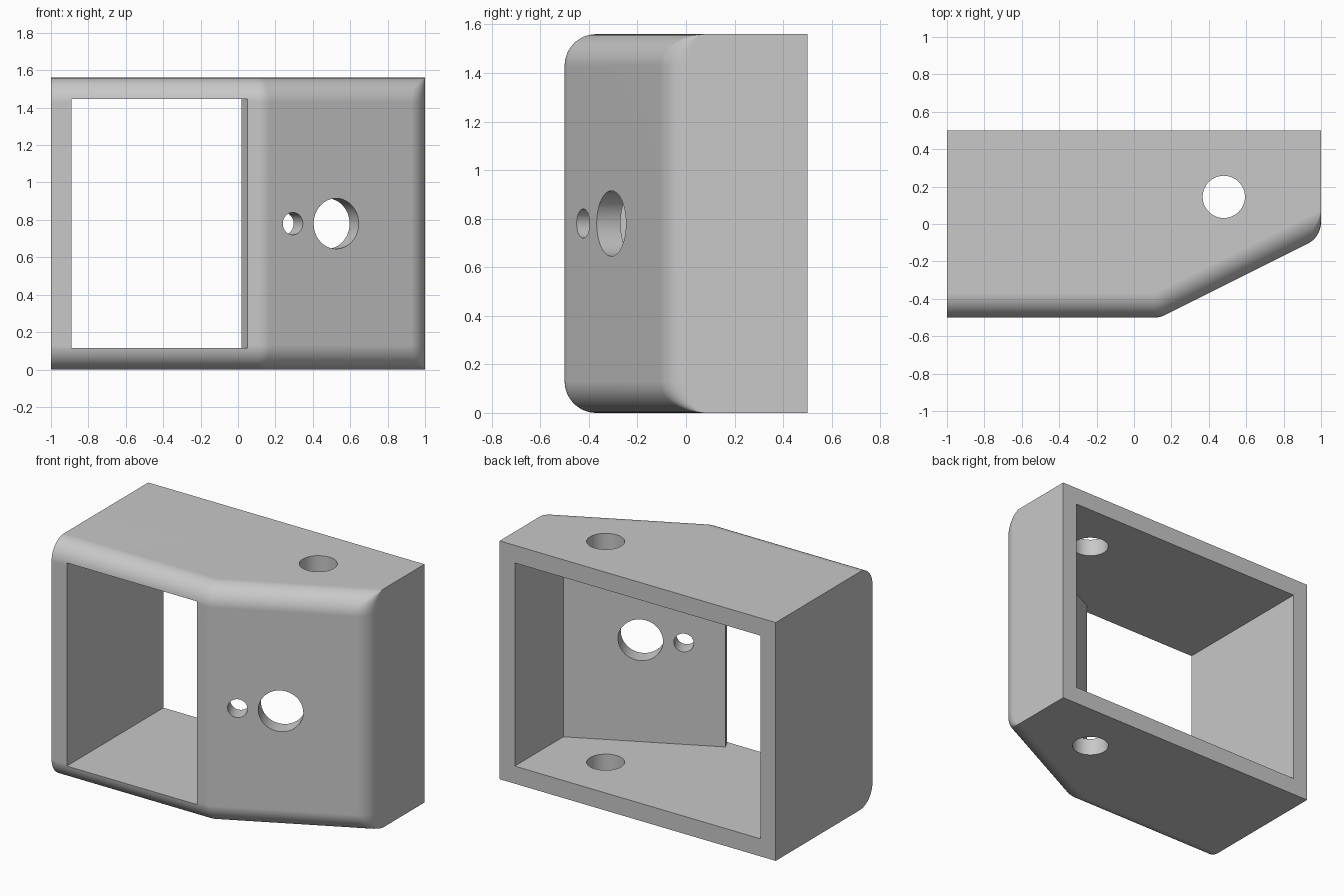
import bpy, bmesh, math
from mathutils import Vector, Matrix

if "Cube" in bpy.data.objects:
    bpy.data.objects.remove(bpy.data.objects["Cube"])

HEIGHT, RADIUS, WALL, BEND = 1.56, 0.13, 0.11, 0.14
SLOPE = Vector((2, 1)).normalized()       # direction of the angled front
INWARD = Vector((-SLOPE.y, SLOPE.x))      # into the housing from the angled front
MID = HEIGHT / 2

grey = bpy.data.materials.new("plain grey")
grey.use_nodes = True
grey.diffuse_color = (0.58, 0.58, 0.58, 1)
grey.node_tree.nodes["Principled BSDF"].inputs["Base Color"].default_value = grey.diffuse_color


def loft(name, rings):
    """Closed solid through a stack of rings with equal point counts."""
    bm = bmesh.new()
    loops = [[bm.verts.new(p) for p in ring] for ring in rings]
    for low, high in zip(loops, loops[1:]):
        for i in range(len(low)):
            bm.faces.new((low[i - 1], low[i], high[i], high[i - 1]))
    bm.faces.new(loops[0])
    bm.faces.new(loops[-1])
    bmesh.ops.recalc_face_normals(bm, faces=bm.faces)
    mesh = bpy.data.meshes.new(name)
    bm.to_mesh(mesh)
    bm.free()
    mesh.materials.append(grey)
    obj = bpy.data.objects.new(name, mesh)
    bpy.context.collection.objects.link(obj)
    return obj


def round_corner(corner, before, after, radius, steps=8):
    """Arc tangent to both directions leading into and out of a corner."""
    turn = before.angle(after)
    side = Vector((-before.y, before.x))
    start = corner - before * radius * math.tan(turn / 2)
    return [start + before * radius * math.sin(turn * i / steps)
            + side * radius * (1 - math.cos(turn * i / steps)) for i in range(steps + 1)]


def slanted_y(x, inset):
    """Depth of the angled front at x, moved inward by inset."""
    return -0.5 + (x - BEND) / 2 + inset / SLOPE.x


def outline(inset):
    radius = max(RADIUS - inset, 0.002)
    front = -0.5 + inset
    bend = Vector((BEND - inset * math.tan(SLOPE.angle(Vector((1, 0))) / 2), front))
    side = Vector((1, slanted_y(1, inset)))
    return ([Vector((-1, 0.5)), Vector((-1, front))]
            + round_corner(bend, Vector((1, 0)), SLOPE, radius)
            + round_corner(side, SLOPE, Vector((0, 1)), radius)
            + [Vector((1, 0.5))])


# Housing: the front outline shrinks towards the top and bottom to round them
levels = []
for i in range(13):
    a = math.pi / 2 * i / 12
    levels.append((RADIUS * (1 - math.cos(a)), RADIUS * (1 - math.sin(a))))
levels += [(HEIGHT - z, inset) for z, inset in reversed(levels)]
housing = loft("housing", [[(*p, z) for p in outline(inset)] for z, inset in levels])

# Cavity open at the back, running out through the front window
lip_inner = Vector((0.02, slanted_y(0.02, WALL)))
cavity_plan = [Vector((-1 + WALL, 0.6)), Vector((-1 + WALL, -0.7)),
               lip_inner - INWARD * 0.29, lip_inner,
               Vector((1 - WALL, slanted_y(1 - WALL, WALL))), Vector((1 - WALL, 0.6))]
cutters = [loft("cavity_cutter", [[(*p, z) for p in cavity_plan]
                                  for z in (WALL + 0.005, HEIGHT - WALL - 0.005)])]


def hole(name, centre, axis, radius, half_length):
    turn = axis.to_track_quat("Z", "Y").to_matrix().to_4x4()
    place = Matrix.Translation(centre) @ turn
    circle = [(radius * math.cos(math.tau * i / 48), radius * math.sin(math.tau * i / 48))
              for i in range(48)]
    cutters.append(loft(name, [[place @ Vector((*p, z)) for p in circle]
                               for z in (-half_length, half_length)]))


# Two holes square to the angled front, one straight down through top and bottom
for name, x, radius in (("small_hole", 0.293, 0.06), ("large_hole", 0.525, 0.135)):
    hole(name, Vector((x, slanted_y(x, 0), MID)), INWARD.to_3d(), radius, 0.2)
hole("vertical_hole", Vector((0.48, 0.145, MID)), Vector((0, 0, 1)), 0.113, HEIGHT)

bpy.ops.object.select_all(action="DESELECT")
housing.select_set(True)
bpy.context.view_layer.objects.active = housing
for cutter in cutters:
    cut = housing.modifiers.new(cutter.name, "BOOLEAN")
    cut.operation, cut.solver, cut.object = "DIFFERENCE", "EXACT", cutter
    bpy.ops.object.modifier_apply(modifier=cut.name)
    bpy.data.objects.remove(cutter)

bpy.ops.object.shade_smooth_by_angle(angle=math.radians(25))
weighted = housing.modifiers.new("flat_face_normals", "WEIGHTED_NORMAL")
weighted.keep_sharp = True
